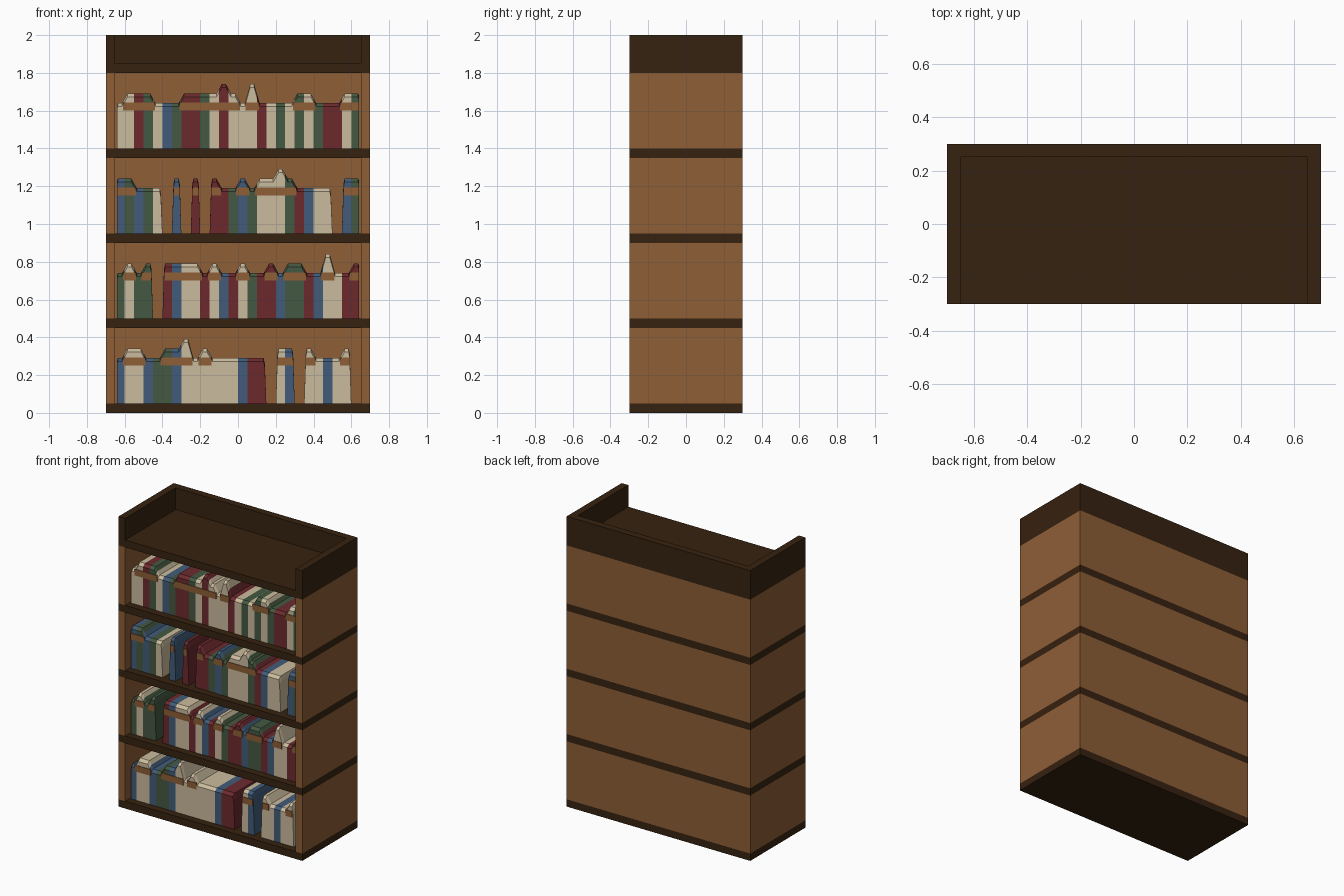
import bpy, bmesh

cube = bpy.data.objects.get("Cube")
if cube:
    bpy.data.objects.remove(cube, do_unlink=True)


def material(name, rgb):
    m = bpy.data.materials.new(name)
    m.use_nodes = True
    m.diffuse_color = (*rgb, 1)
    m.node_tree.nodes["Principled BSDF"].inputs["Base Color"].default_value = (*rgb, 1)
    return m


wood = material("warm wood", (0.27, 0.112, 0.037))
dark = material("dark wood", (0.037, 0.016, 0.005))
covers = {
    "c": material("cream cover", (0.6, 0.5, 0.34)),
    "r": material("red cover", (0.15, 0.023, 0.027)),
    "g": material("green cover", (0.058, 0.098, 0.054)),
    "b": material("blue cover", (0.054, 0.107, 0.195)),
}
cover_keys = list(covers)


def finish(name, bm, mats):
    bmesh.ops.recalc_face_normals(bm, faces=bm.faces[:])
    mesh = bpy.data.meshes.new(name)
    bm.to_mesh(mesh)
    bm.free()
    for m in mats:
        mesh.materials.append(m)
    obj = bpy.data.objects.new(name, mesh)
    bpy.context.collection.objects.link(obj)
    return obj


def add_box(bm, lo, hi):
    verts = bmesh.ops.create_cube(bm, size=1)["verts"]
    for v in verts:
        for k in range(3):
            v.co[k] = hi[k] if v.co[k] > 0 else lo[k]


def box(name, lo, hi, mat):
    bm = bmesh.new()
    add_box(bm, lo, hi)
    return finish(name, bm, [mat])


W, D, T = 0.7, 0.3, 0.05          # half width, half depth, board thickness
floors = [0.05, 0.5, 0.95, 1.4]   # top surface of each shelf board
ceilings = [0.45, 0.9, 1.35, 1.8]


def tier_walls(tag, z0, z1, mat):
    for side, s in (("left", 1), ("right", -1)):
        xs = sorted((s * W, s * (W - T)))
        box(f"{side}_side_{tag}", (xs[0], -D, z0), (xs[1], D, z1), mat)
    box(f"back_panel_{tag}", (T - W, D - T, z0), (W - T, D, z1), mat)


# Carcass: boards, walls between them, and the open tray on top
for n, (z0, z1) in enumerate(zip(floors, ceilings), 1):
    box(f"shelf_board_{n}", (-W, -D, z0 - T), (W, D, z0), dark)
    tier_walls(f"tier_{n}", z0, z1, wood)
box("top_board", (-W, -D, 1.8), (W, D, 1.85), dark)
tier_walls("top_rim", 1.85, 2.0, dark)

# Book rows from the bottom up: cover of each narrow column (dot = gap), height level
rows = [
    ("bccbggbccccccbrr.cb.ccbcc.", "56655667565555550660655560"),
    ("gcgg.rbccrcbrcgrrbggrbccrr", "56560666656556556566557556"),
    ("bgbgc.b.r.rrgbgcccgrbcc.bg", "66555060606556566765555066"),
    ("ccrgcbgrrgcrcccrcgcgcgrrcg", "56665556666765755556655566"),
]
FRONT, BACK = -0.25, 0.25


def column(bm, x, z, height, left, right, index):
    """One slice of books; left/right = neighbour heights, None for a wall, 0 for a gap."""
    def edge(other, x_edge, sign):
        if other is None:
            return x_edge + sign * 0.01, height - 0.01
        if other == 0:
            return x_edge + sign * 0.008, height - 0.03
        return x_edge, (height + other) / 2

    xl, hl = edge(left, x, 1)
    xr, hr = edge(right, x + T, -1)
    outline = [(x + 0.01 * (left is None), 0), (x + T - 0.01 * (right is None), 0),
               (xr, hr), (x + T * 0.72, height), (x + T * 0.28, height), (xl, hl)]
    rings = []
    for y, drop in ((FRONT, 0.018), (FRONT + 0.02, 0), (BACK, 0)):
        rings.append([bm.verts.new((px, y, z + pz - (drop if pz else 0)))
                      for px, pz in outline])
    faces = [bm.faces.new(rings[0]), bm.faces.new(rings[-1][::-1])]
    for a, b in zip(rings, rings[1:]):
        for i in range(len(a)):
            j = (i + 1) % len(a)
            faces.append(bm.faces.new((a[i], b[i], b[j], a[j])))
    for f in faces:
        f.material_index = index


for n, (z, (colours, levels)) in enumerate(zip(floors, rows), 1):
    tops = [int(c) * T - 0.01 if c != "0" else 0 for c in levels]
    books, bands = bmesh.new(), bmesh.new()
    for i, (c, h) in enumerate(zip(colours, tops)):
        if c == ".":
            continue
        x = T - W + i * T
        left = tops[i - 1] if i > 0 else None
        right = tops[i + 1] if i + 1 < len(tops) else None
        column(books, x, z, h, left, right, cover_keys.index(c))
        # Wooden-coloured band across the taller spines
        if h > 0.28:
            x0 = x - (0.01 if left else -0.01)
            x1 = x + T + (0.01 if right else -0.01)
            add_box(bands, (x0, FRONT - 0.004, z + 0.2), (x1, FRONT + 0.004, z + 0.243))
    finish(f"books_row_{n}", books, list(covers.values()))
    finish(f"spine_bands_row_{n}", bands, [wood])
